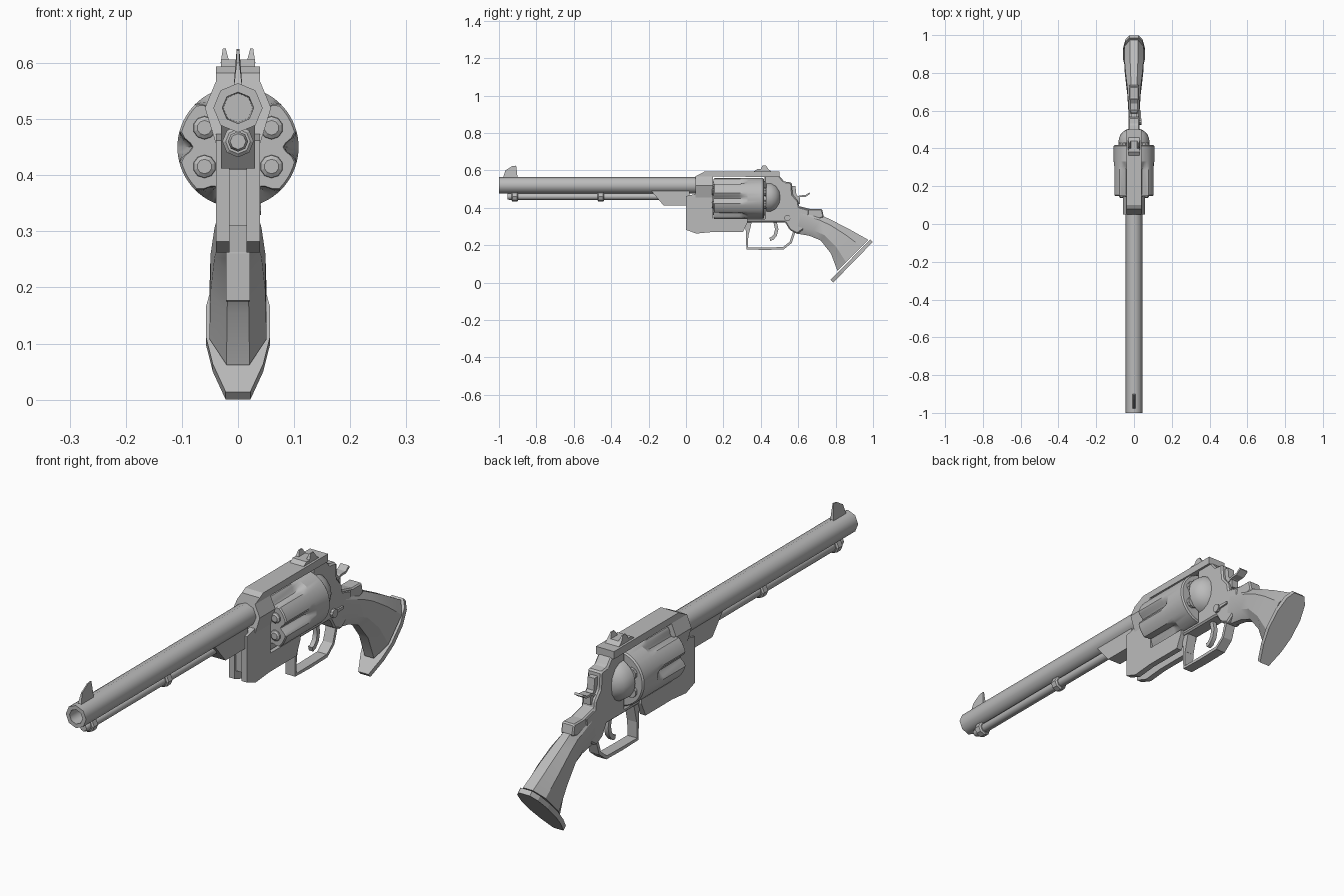
import bpy, bmesh, math
from mathutils import Vector

old = bpy.data.objects.get("Cube")
if old:
    bpy.data.objects.remove(old, do_unlink=True)

GREY = (0.5, 0.5, 0.5, 1)
steel = bpy.data.materials.new("plain grey")
steel.use_nodes = True
steel.diffuse_color = GREY
steel.node_tree.nodes["Principled BSDF"].inputs["Base Color"].default_value = GREY


def finish(name, bm, smooth=None):
    bmesh.ops.recalc_face_normals(bm, faces=bm.faces)
    me = bpy.data.meshes.new(name)
    bm.to_mesh(me)
    bm.free()
    me.materials.append(steel)
    ob = bpy.data.objects.new(name, me)
    bpy.context.scene.collection.objects.link(ob)
    if smooth:
        me.shade_smooth()
        me.set_sharp_from_angle(angle=math.radians(smooth))
    return ob


def prism(name, pts, x0, x1, bevel=0, smooth=None):
    """Side outline of (y, z) points, extruded from x0 to x1."""
    bm = bmesh.new()
    face = bm.faces.new([bm.verts.new((x0, y, z)) for y, z in pts])
    ext = bmesh.ops.extrude_face_region(bm, geom=[face])
    moved = [v for v in ext["geom"] if isinstance(v, bmesh.types.BMVert)]
    bmesh.ops.translate(bm, vec=(x1 - x0, 0, 0), verts=moved)
    ob = finish(name, bm, smooth)
    if bevel:
        mod = ob.modifiers.new("chamfer", "BEVEL")
        mod.width, mod.segments, mod.limit_method = bevel, 1, "ANGLE"
    return ob


def loft(name, rings, smooth=None):
    """Skin a row of equal-length rings and cap both ends."""
    bm = bmesh.new()
    rows = [[bm.verts.new(p) for p in ring] for ring in rings]
    n = len(rows[0])
    for a, b in zip(rows, rows[1:]):
        for i in range(n):
            j = (i + 1) % n
            bm.faces.new((a[i], a[j], b[j], b[i]))
    bm.faces.new(rows[0])
    bm.faces.new(rows[-1])
    return finish(name, bm, smooth)


def lathe(name, prof, z, x=0, n=8, smooth=None, sx=1):
    """Turn (radius, y) points about a line along y."""
    return loft(name, [[(x + sx * r * math.sin(math.tau * i / n), y,
                         z + r * math.cos(math.tau * i / n)) for i in range(n)]
                       for r, y in prof], smooth)


def strip(name, path, t, w, smooth=None):
    """Flat band of thickness t and half width w along a (y, z) path."""
    pts = [Vector(p) for p in path]
    left, right = [], []
    for i, p in enumerate(pts):
        d = (pts[min(i + 1, len(pts) - 1)] - pts[max(i - 1, 0)]).normalized()
        off = Vector((-d.y, d.x)) * t / 2
        left.append(p + off)
        right.append(p - off)
    return prism(name, left + right[::-1], -w, w, smooth=smooth)


# Barrel with an open bore, and the rod below it
lathe("barrel", [(0.026, -0.86), (0.028, -1.0), (0.044, -1.0), (0.044, 0.12)],
      0.52, n=8, smooth=50)
lathe("ejector_rod", [(0.014, -0.955), (0.018, -0.945), (0.018, 0.02)], 0.46, n=8, smooth=50)
for nm, y in (("front_collar", -0.915), ("rear_collar", -0.455)):
    lathe(nm, [(0.022, y - 0.017), (0.028, y - 0.012),
               (0.028, y + 0.012), (0.022, y + 0.017)], 0.46, n=8)
prism("rod_housing", [(-0.19, 0.495), (-0.12, 0.412), (0.02, 0.412), (0.02, 0.52), (-0.15, 0.52)],
      -0.03, 0.03)

# Front sight blade, thinner at its tip
blade = prism("front_sight", [(-0.98, 0.555), (-0.965, 0.6), (-0.93, 0.622),
                              (-0.908, 0.625), (-0.9, 0.555)], -0.008, 0.008)
for v in blade.data.vertices:
    if v.co.z > 0.59:
        v.co.x *= 0.3

# Upper front block around the barrel, sloped at its top
section = [(0.039, 0.592), (0.039, 0.568), (0.059, 0.52), (0.039, 0.455), (0.039, 0.4)]
outline = section + [(-x, z) for x, z in section[::-1]]
loft("frame_front", [[(x, y + (0.05 if z > 0.58 and y < 0.1 else 0), z) for x, z in outline]
                     for y in (0.05, 0.145)])

# Frame: lower front, bottom rail, top strap and rear
for nm, s in (("left", 1), ("right", -1)):
    prism("frame_lower_" + nm, [(0.0, 0.462), (0.0, 0.282), (0.055, 0.262), (0.14, 0.27),
                                (0.305, 0.27), (0.33, 0.325), (0.33, 0.342), (0.145, 0.342),
                                (0.145, 0.45), (0.055, 0.475)], 0.015 * s, 0.039 * s)
prism("frame_core", [(0.01, 0.41), (0.01, 0.31), (0.3, 0.31), (0.33, 0.325),
                     (0.33, 0.342), (0.145, 0.342), (0.145, 0.45)], -0.016, 0.016)
prism("top_strap", [(0.055, 0.568), (0.1, 0.594), (0.5, 0.594), (0.5, 0.564)], -0.039, 0.039)
prism("frame_rear", [(0.42, 0.57), (0.5, 0.57), (0.525, 0.54), (0.565, 0.535), (0.57, 0.47),
                     (0.6, 0.435), (0.605, 0.405), (0.66, 0.39), (0.65, 0.3), (0.595, 0.26),
                     (0.555, 0.28), (0.53, 0.322), (0.3, 0.322), (0.3, 0.342), (0.42, 0.342)],
      -0.03, 0.03, bevel=0.006)

# Recoil shield behind the cylinder
lathe("recoil_shield", [(0.082, 0.43), (0.08, 0.455), (0.068, 0.48), (0.045, 0.498), (0.02, 0.506)],
      0.455, n=16, smooth=40)


# Cylinder with six tapering flutes
def cylinder_ring(y, depth, radius=0.108):
    ring = []
    for i in range(72):
        k = min(i % 12, 12 - i % 12)
        r = radius - depth * (1, 0.8, 0.3)[k] if k < 3 else radius
        a = math.tau * i / 72
        ring.append((r * math.cos(a), y, 0.45 + r * math.sin(a)))
    return ring


loft("cylinder", [cylinder_ring(0.148, 0.024, 0.104), cylinder_ring(0.153, 0.026),
                  cylinder_ring(0.285, 0.024), cylinder_ring(0.305, 0.014), cylinder_ring(0.33, 0),
                  cylinder_ring(0.412, 0), cylinder_ring(0.418, 0, 0.103)], smooth=25)
for i in range(6):
    a = math.radians(30 + 60 * i)
    cx, cz = 0.069 * math.cos(a), 0.45 + 0.069 * math.sin(a)
    lathe(f"chamber_{i + 1}", [(0.021, 0.15), (0.02, 0.143), (0.013, 0.138)], cz, cx, n=10)
    lathe(f"cartridge_rim_{i + 1}", [(0.023, 0.416), (0.023, 0.429)], cz, cx, n=10)
lathe("cylinder_axle", [(0.03, 0.135), (0.03, 0.44)], 0.45, n=12)

# Rear sight: base with two ears
prism("rear_sight_base", [(0.36, 0.592), (0.38, 0.606), (0.44, 0.606), (0.46, 0.592)], -0.03, 0.03)
for nm, s in (("left", 1), ("right", -1)):
    ear = prism("rear_sight_ear_" + nm, [(0.395, 0.6), (0.41, 0.626), (0.428, 0.626), (0.445, 0.6)],
                0.015 * s, 0.031 * s)
    for v in ear.data.vertices:
        if v.co.z > 0.61:
            v.co.x = (0.027 if abs(v.co.x) > 0.02 else 0.022) * s

# Hammer, trigger and guard
prism("hammer", [(0.54, 0.52), (0.585, 0.515), (0.59, 0.47), (0.61, 0.452), (0.61, 0.42),
                 (0.54, 0.42)], -0.015, 0.015)
strip("hammer_spur", [(0.585, 0.45), (0.61, 0.462), (0.64, 0.463), (0.662, 0.478)], 0.009, 0.018)
strip("trigger", [(0.475, 0.33), (0.485, 0.285), (0.478, 0.255), (0.462, 0.236), (0.448, 0.232)],
      0.018, 0.009, smooth=40)
strip("trigger_guard", [(0.335, 0.325), (0.327, 0.26), (0.327, 0.182), (0.42, 0.181), (0.52, 0.183),
                        (0.56, 0.215), (0.58, 0.275)], 0.013, 0.021)
prism("guard_front_post", [(0.315, 0.325), (0.322, 0.25), (0.334, 0.25), (0.352, 0.325)],
      -0.021, 0.021)

# Side lever and its pivot
disc = [(0.542 + 0.017 * math.cos(math.tau * i / 10), 0.345 + 0.017 * math.sin(math.tau * i / 10))
        for i in range(10)]
prism("lever_pivot", disc, 0.025, 0.041)
prism("side_lever", [(0.545, 0.352), (0.6, 0.351), (0.6, 0.341), (0.545, 0.338)], 0.028, 0.037)

# Grip: eight-sided sections between an upper and a lower point
def grip_ring(top, bottom, w):
    a, b = Vector(top), Vector(bottom)
    half = [(0.42, 0), (1, 0.22), (1, 0.72), (0.4, 1)]
    ring = []
    for fx, t in half + [(-fx, t) for fx, t in half[::-1]]:
        p = a.lerp(b, t)
        ring.append((fx * w, p.x, p.y))
    return ring


loft("grip", [grip_ring((0.62, 0.4), (0.59, 0.262), 0.03),
              grip_ring((0.735, 0.355), (0.66, 0.25), 0.035),
              grip_ring((0.79, 0.328), (0.72, 0.225), 0.042),
              grip_ring((0.87, 0.287), (0.775, 0.155), 0.049),
              grip_ring((0.975, 0.228), (0.81, 0.062), 0.051)], smooth=30)
prism("grip_tang", [(0.6, 0.41), (0.67, 0.392), (0.728, 0.392), (0.737, 0.35), (0.66, 0.32),
                    (0.6, 0.33)], -0.027, 0.027, bevel=0.005)

# Butt plate: long faceted outline, tilted 45 degrees
half = [(0.025, 0), (0.045, 0.1), (0.057, 0.3), (0.057, 0.55), (0.045, 0.77), (0.022, 1)]
outline = half + [(-x, t) for x, t in half[::-1]]
loft("butt_plate", [[(x, 0.985 - 0.212 * t + d, 0.231 - 0.217 * t - d) for x, t in outline]
                    for d in (0, 0.014)])
